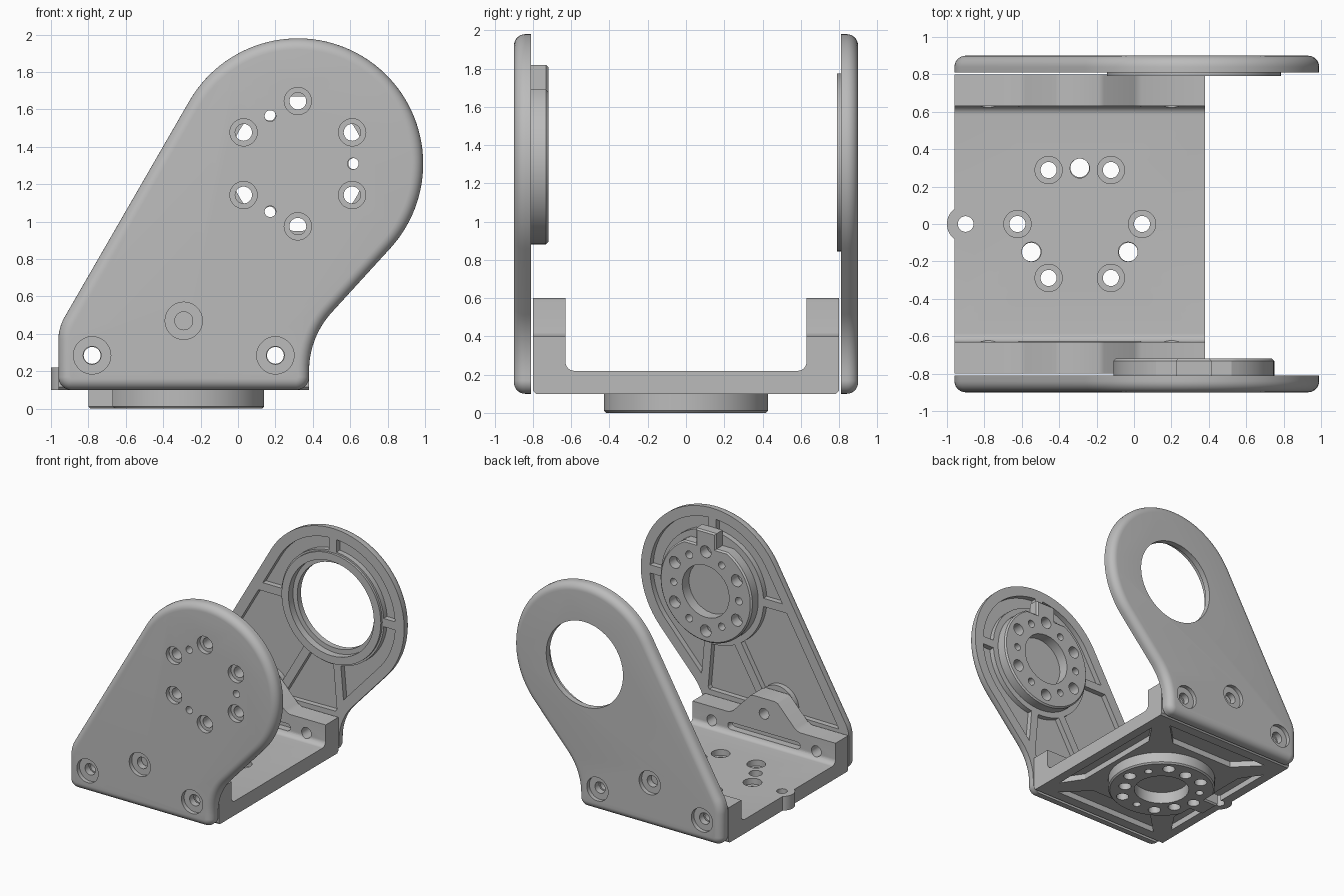
import bpy, bmesh, math
from mathutils import Vector

cube = bpy.data.objects.get("Cube")
if cube:
    bpy.data.objects.remove(cube, do_unlink=True)

grey = bpy.data.materials.new("machined grey")
grey.use_nodes = True
grey.diffuse_color = (0.5, 0.5, 0.5, 1)
grey.node_tree.nodes["Principled BSDF"].inputs["Base Color"].default_value = (0.5, 0.5, 0.5, 1)

AXES = {"x": lambda u, v, a: (a, u, v),
        "y": lambda u, v, a: (u, a, v),
        "z": lambda u, v, a: (u, v, a)}
HEAD = Vector((0.32, 1.31))      # pivot centre of the side plates, x and z
BASE = Vector((-0.29, 0))        # centre of the base mount, x and y
SCREWS = [(-0.78, 0.285), (0.2, 0.285)]
TOP_SCREW = (-0.29, 0.47)


# ---- helpers ----
def loft(name, stacks, axis):
    """Closed solids, each a stack of (outline, position along the axis)."""
    bm = bmesh.new()
    for layers in stacks:
        rings = [[bm.verts.new(AXES[axis](p[0], p[1], a)) for p in pts] for pts, a in layers]
        bm.faces.new(rings[0])
        bm.faces.new(rings[-1])
        n = len(rings[0])
        for lo, hi in zip(rings, rings[1:]):
            for i in range(n):
                j = (i + 1) % n
                bm.faces.new((lo[i], lo[j], hi[j], hi[i]))
    bmesh.ops.recalc_face_normals(bm, faces=bm.faces)
    mesh = bpy.data.meshes.new(name)
    bm.to_mesh(mesh)
    bm.free()
    obj = bpy.data.objects.new(name, mesh)
    bpy.context.collection.objects.link(obj)
    return obj


def prism(name, outlines, a, b, axis):
    return loft(name, [[(pts, a), (pts, b)] for pts in outlines], axis)


def combine(target, tool, op="DIFFERENCE"):
    mod = target.modifiers.new("combine", "BOOLEAN")
    mod.operation, mod.object, mod.solver = op, tool, "EXACT"
    deps = bpy.context.evaluated_depsgraph_get()
    mesh = bpy.data.meshes.new_from_object(target.evaluated_get(deps))
    target.modifiers.clear()
    target.data = mesh
    bpy.data.objects.remove(tool, do_unlink=True)


def arc(c, r, start=0, end=360, n=40):
    full = end - start == 360
    steps = [math.radians(start + (end - start) * i / (n if full else n - 1)) for i in range(n)]
    return [Vector((c[0] + r * math.cos(t), c[1] + r * math.sin(t))) for t in steps]


def drill(target, spots, r, a, b, axis):
    combine(target, prism("drill", [arc(s, r, n=28) for s in spots], a, b, axis))


def around(c, r, first, count):
    return arc(c, r, first, first + 360, count)


def rect(u0, u1, v0, v1):
    return [(u0, v0), (u1, v0), (u1, v1), (u0, v1)]


def fillet(a, b, c, r, n=10):
    a, b, c = Vector(a), Vector(b), Vector(c)
    u, v = (a - b).normalized(), (c - b).normalized()
    half = u.angle(v) / 2
    centre = b + (u + v).normalized() * r / math.sin(half)
    p, q = b + u * r / math.tan(half), b + v * r / math.tan(half)
    return [centre + (p.lerp(q, i / n) - centre).normalized() * r for i in range(n + 1)]


def inset(pts, d):
    out = []
    for i, p in enumerate(pts):
        e1 = (p - pts[i - 1]).normalized()
        e2 = (pts[(i + 1) % len(pts)] - p).normalized()
        n = Vector((-e1.y - e2.y, e1.x + e2.x)).normalized()
        out.append(p + n * d / max(0.5, n.dot(Vector((-e1.y, e1.x)))))
    return out


# ---- side plates ----
head = arc(HEAD, 0.67, -42.4, 150, 64)
corners = [(-0.96, 0.433), (-0.96, 0.1), (0.38, 0.1), (0.38, 0.382), head[0]]
outline = (fillet(*corners[0:3], 0.07) + fillet(*corners[1:4], 0.07)
           + fillet(*corners[2:5], 0.46) + head
           + fillet(head[-1], corners[0], corners[1], 0.25))


def side_plate(name, s):
    layers = [(outline, s * 0.81)]
    for i in range(8):
        t = math.radians(90 * i / 7)
        layers.append((inset(outline, 0.06 * (1 - math.cos(t))), s * (0.84 + 0.06 * math.sin(t))))
    plate = loft(name, [layers], "y")
    # inner lightening pockets, interrupted by the ring, the screw boss and ribs
    pocket = prism("pocket", [[p for p in inset(outline, 0.085) if p.y > 0.42]],
                   s * 0.78, s * 0.855, "y")
    keep = [arc(HEAD, 0.48, n=64), arc(TOP_SCREW, 0.17)]
    for deg in (0, 90, 180, 240, 275):
        d = Vector((math.cos(math.radians(deg)), math.sin(math.radians(deg))))
        w = Vector((-d.y, d.x)) * 0.035
        far = HEAD + d * 1.25
        keep.append([HEAD + w, HEAD - w, far - w, far + w])
    for pts in keep:
        combine(pocket, prism("keep", [pts], s * 0.7, s * 0.95, "y"))
    combine(plate, pocket)
    # counterbored fixing screws
    drill(plate, SCREWS + [TOP_SCREW], 0.1, s * 0.865, s * 1.0, "y")
    drill(plate, SCREWS + [TOP_SCREW], 0.048, s * 0.7, s * 1.0, "y")
    return plate


front_plate = side_plate("front_plate", -1)
drill(front_plate, around(HEAD, 0.335, 30, 6), 0.073, -1, -0.86, "y")
drill(front_plate, around(HEAD, 0.335, 30, 6), 0.045, -1, -0.7, "y")
drill(front_plate, around(HEAD, 0.295, 0, 3), 0.03, -1, -0.7, "y")

back_plate = side_plate("back_plate", 1)
combine(back_plate, prism("bore", [arc(HEAD, 0.36, n=64)], 0.7, 1, "y"))
combine(back_plate, prism("step", [arc(HEAD, 0.4, n=64)], 0.7, 0.85, "y"))

bearing_ring = prism("bearing_ring", [arc(HEAD, 0.465, n=64)], 0.79, 0.812, "y")
combine(bearing_ring, prism("bore", [arc(HEAD, 0.4, n=64)], 0.7, 0.9, "y"))


# ---- keyed round mounts ----
def hub(name, c, key_deg, a, b, axis, small_r):
    pts = arc((0, 0), 0.43, 28, 332, 64)
    pts += [Vector(p) for p in ((0.38, -0.095), (0.51, -0.095), (0.51, 0.095), (0.38, 0.095))]
    t = math.radians(key_deg)
    turn = lambda p, k=1: c + Vector((p.x * math.cos(t) - p.y * math.sin(t),
                                      p.x * math.sin(t) + p.y * math.cos(t))) * k
    pts = [turn(p) for p in pts]
    rim = inset(pts, 0.012)
    step = 0.012 if b > a else -0.012
    obj = loft(name, [[(pts, a), (pts, b - step), (rim, b)]], axis)
    lo, hi = min(a, b) - 0.1, max(a, b) + 0.1
    drill(obj, [c], 0.22, lo, hi, axis)
    first = 30 if axis == "y" else 0
    drill(obj, around(c, 0.335, first, 6), 0.05, lo, hi, axis)
    drill(obj, around(c, 0.3, key_deg - 90, 3), small_r, lo, hi, axis)
    drill(obj, around(c, 0.31, key_deg + 90, 3), 0.032, lo, hi, axis)
    return obj


front_hub = hub("front_hub", HEAD, 90, -0.81, -0.72, "y", 0.03)
base_hub = hub("base_hub", BASE, 180, 0.1, 0.0, "z", 0.05)

# ---- U-shaped base tray ----
half = ([(0.785, 0.1), (0.8, 0.115), (0.8, 0.6), (0.63, 0.6)]
        + list(fillet((0.63, 0.6), (0.63, 0.22), (0, 0.22), 0.045, 6)))
section = [tuple(p) for p in half] + [(-p[0], p[1]) for p in reversed(half)]
tray = prism("base_tray", [section], -0.96, 0.38, "x")
# flanges step down from a central hump
for m in (-1, 1):
    step = [(-0.29 + m * u, v) for u, v in
            ((0.1, 0.7), (0.1, 0.6), (0.13, 0.59), (0.29, 0.42), (0.33, 0.4), (0.8, 0.4), (0.8, 0.7))]
    combine(tray, prism("step", [step], -1, 1, "y"))
# rounded lip on the narrow edge
lip = [(-0.85, -0.16), (-0.96, -0.12)] + arc((-0.9, 0), 0.1, 235, 125, 20) + [(-0.96, 0.12), (-0.85, 0.16)]
combine(tray, prism("lip", [lip], 0.1, 0.22, "z"), "UNION")
drill(tray, [(-0.9, 0)], 0.042, 0, 0.4, "z")
# mounting holes in the floor
drill(tray, around(BASE, 0.333, 0, 6), 0.073, 0.17, 0.4, "z")
drill(tray, around(BASE, 0.333, 0, 6), 0.043, 0, 0.4, "z")
drill(tray, around(BASE, 0.298, 90, 3), 0.052, 0, 0.4, "z")
# screw holes and shallow slots in the flanges
slot = arc((0.02, 0.285), 0.03, -90, 90, 10) + arc((-0.6, 0.285), 0.03, 90, 270, 10)
for s in (-1, 1):
    drill(tray, SCREWS, 0.045, s * 0.5, s * 0.9, "y")
    drill(tray, [TOP_SCREW], 0.045, s * 0.5, s * 0.76, "y")
    combine(tray, prism("slot", [slot], s * 0.5, s * 0.69, "y"))
# trapezoid pockets underneath, one towards each edge
for m in (-1, 1):
    side = [(-0.29 + u, m * v) for u, v in ((-0.5, 0.7), (0.5, 0.7), (0.3, 0.5), (-0.3, 0.5))]
    end = [(-0.29 + m * u, v) for u, v in ((0.59, -0.58), (0.59, 0.58), (0.47, 0.4), (0.47, -0.4))]
    for pts in (side, end):
        combine(tray, prism("pocket", [pts], 0.0, 0.15, "z"))

# ---- finish ----
bpy.ops.object.select_all(action="DESELECT")
for obj in (front_plate, back_plate, bearing_ring, front_hub, base_hub, tray):
    obj.data.materials.clear()
    obj.data.materials.append(grey)
    for face in obj.data.polygons:
        face.material_index = 0
    obj.select_set(True)
    bpy.context.view_layer.objects.active = obj
bpy.ops.object.shade_smooth_by_angle(angle=math.radians(30))
